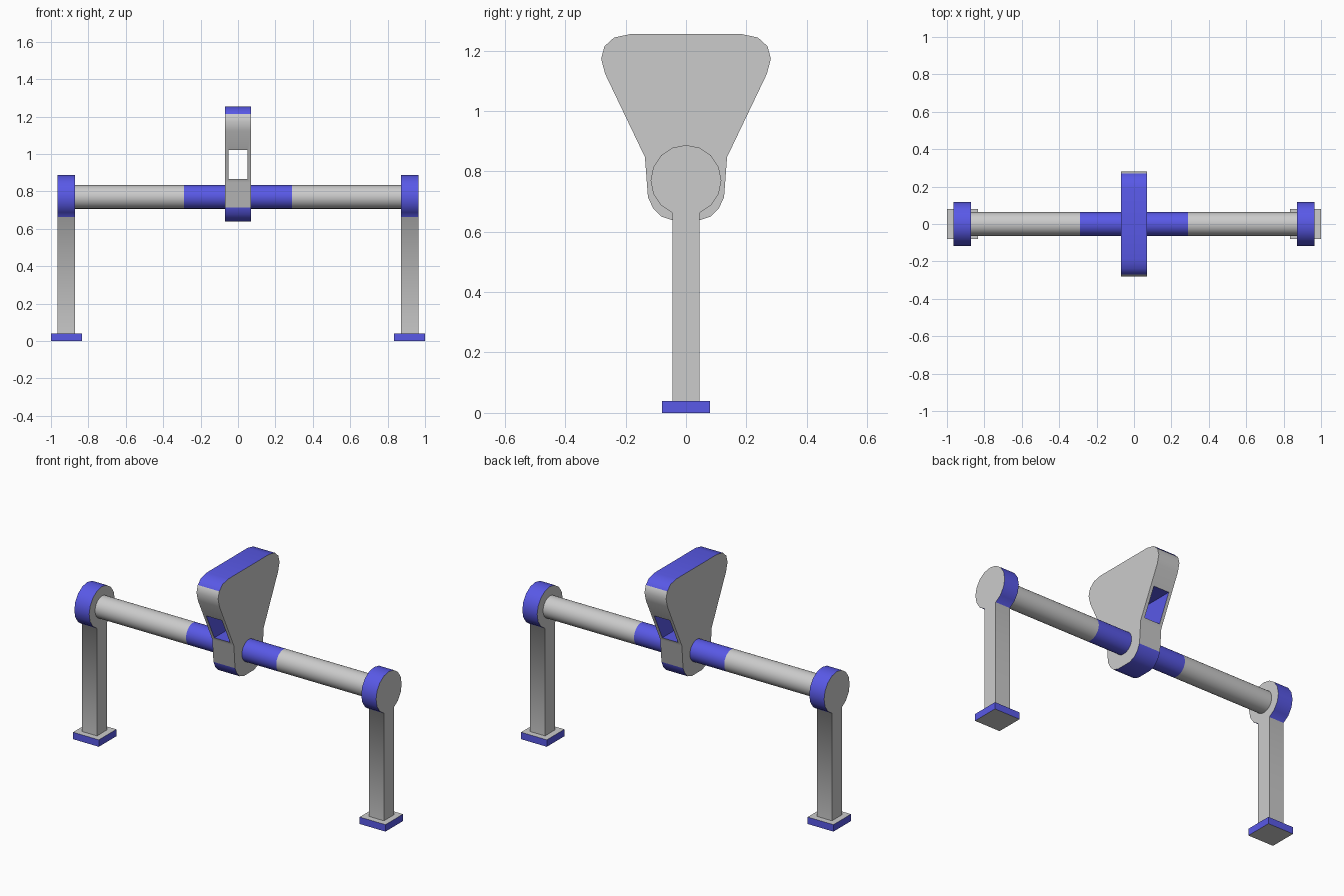
import bpy, bmesh, math
from mathutils import Vector, Matrix

if "Cube" in bpy.data.objects:
    bpy.data.objects.remove(bpy.data.objects["Cube"])

AXLE_Z = 0.77

blue = bpy.data.materials.new("blue")
blue.diffuse_color = (0.1, 0.1, 0.8, 1)
blue.use_nodes = True
blue.node_tree.nodes["Principled BSDF"].inputs["Base Color"].default_value = blue.diffuse_color
grey = bpy.data.materials.new("grey")


def finish(name, bm, is_blue, smooth=None):
    """Turn a bmesh into an object, colouring the faces that is_blue picks."""
    bmesh.ops.recalc_face_normals(bm, faces=bm.faces)
    for f in bm.faces:
        f.material_index = int(is_blue(f))
    mesh = bpy.data.meshes.new(name)
    bm.to_mesh(mesh)
    bm.free()
    mesh.materials.append(grey)
    mesh.materials.append(blue)
    ob = bpy.data.objects.new(name, mesh)
    bpy.context.collection.objects.link(ob)
    bpy.ops.object.select_all(action='DESELECT')
    ob.select_set(True)
    bpy.context.view_layer.objects.active = ob
    if smooth:
        bpy.ops.object.shade_smooth_by_angle(angle=math.radians(smooth))
    return ob


def prism(points, x0, x1):
    """Extrude a (y, z) outline along x."""
    bm = bmesh.new()
    face = bm.faces.new([bm.verts.new((x0, y, z)) for y, z in points])
    ext = bmesh.ops.extrude_face_region(bm, geom=[face])
    verts = [v for v in ext["geom"] if isinstance(v, bmesh.types.BMVert)]
    bmesh.ops.translate(bm, verts=verts, vec=(x1 - x0, 0, 0))
    return bm


def is_cap(f):
    return abs(f.normal.x) > 0.9


def box(size, centre):
    bm = bmesh.new()
    bmesh.ops.create_cube(bm, size=1, matrix=Matrix.Translation(centre) @ Matrix.Diagonal((*size, 1)))
    return bm


# Legs with round heads, and foot plates
head = [(0.117 * math.sin(a), AXLE_Z + 0.117 * math.cos(a))
        for a in (math.radians(22.5 * i) for i in range(-7, 8))]
leg_outline = [(-0.045, 0.04)] + head + [(0.045, 0.04)]
for side, s in (("left", -1), ("right", 1)):
    finish(side + "_leg", prism(leg_outline, s * 0.871, s * 0.966),
           lambda f: not is_cap(f) and f.calc_center_median().z > 0.6, 60)
    finish(side + "_foot", box((0.165, 0.16, 0.04), (s * 0.9175, 0, 0.02)),
           lambda f: abs(f.normal.z) < 0.5)

# Axle rod with a blue middle section
bm = bmesh.new()
bmesh.ops.create_cone(bm, cap_ends=True, segments=32, radius1=0.063, radius2=0.063, depth=1.75,
                      matrix=Matrix.Translation((0, 0, AXLE_Z)) @ Matrix.Rotation(math.pi / 2, 4, 'Y'))
for x in (-0.289, 0.289):
    bmesh.ops.bisect_plane(bm, geom=bm.verts[:] + bm.edges[:] + bm.faces[:],
                           plane_co=(x, 0, 0), plane_no=(1, 0, 0))
finish("axle_rod", bm, lambda f: abs(f.calc_center_median().x) < 0.28, 40)

# Swinging paddle with blue top and bottom edges
half = [(0.046, 0.638), (0.083, 0.651), (0.109, 0.678), (0.126, 0.714), (0.136, 0.847),
        (0.268, 1.123), (0.281, 1.173), (0.27, 1.214), (0.238, 1.243), (0.186, 1.254)]
outline = half + [(-y, z) for y, z in reversed(half)]


def paddle_blue(f):
    z = f.calc_center_median().z
    return not is_cap(f) and (z > 1.214 or z < 0.714)


paddle = finish("paddle", prism(outline, -0.069, 0.069), paddle_blue)

# Rectangular slot through the paddle, blue inside
cutter = finish("slot_cutter", box((0.1, 1, 0.155), (0, 0, 0.943)), lambda f: True)
cutter.hide_render = True
mod = paddle.modifiers.new("slot", 'BOOLEAN')
mod.operation = 'DIFFERENCE'
mod.solver = 'EXACT'
mod.object = cutter
bpy.context.view_layer.objects.active = paddle
bpy.ops.object.modifier_apply(modifier=mod.name)
bpy.data.objects.remove(cutter)
paddle.select_set(True)
bpy.ops.object.shade_smooth_by_angle(angle=math.radians(40))
